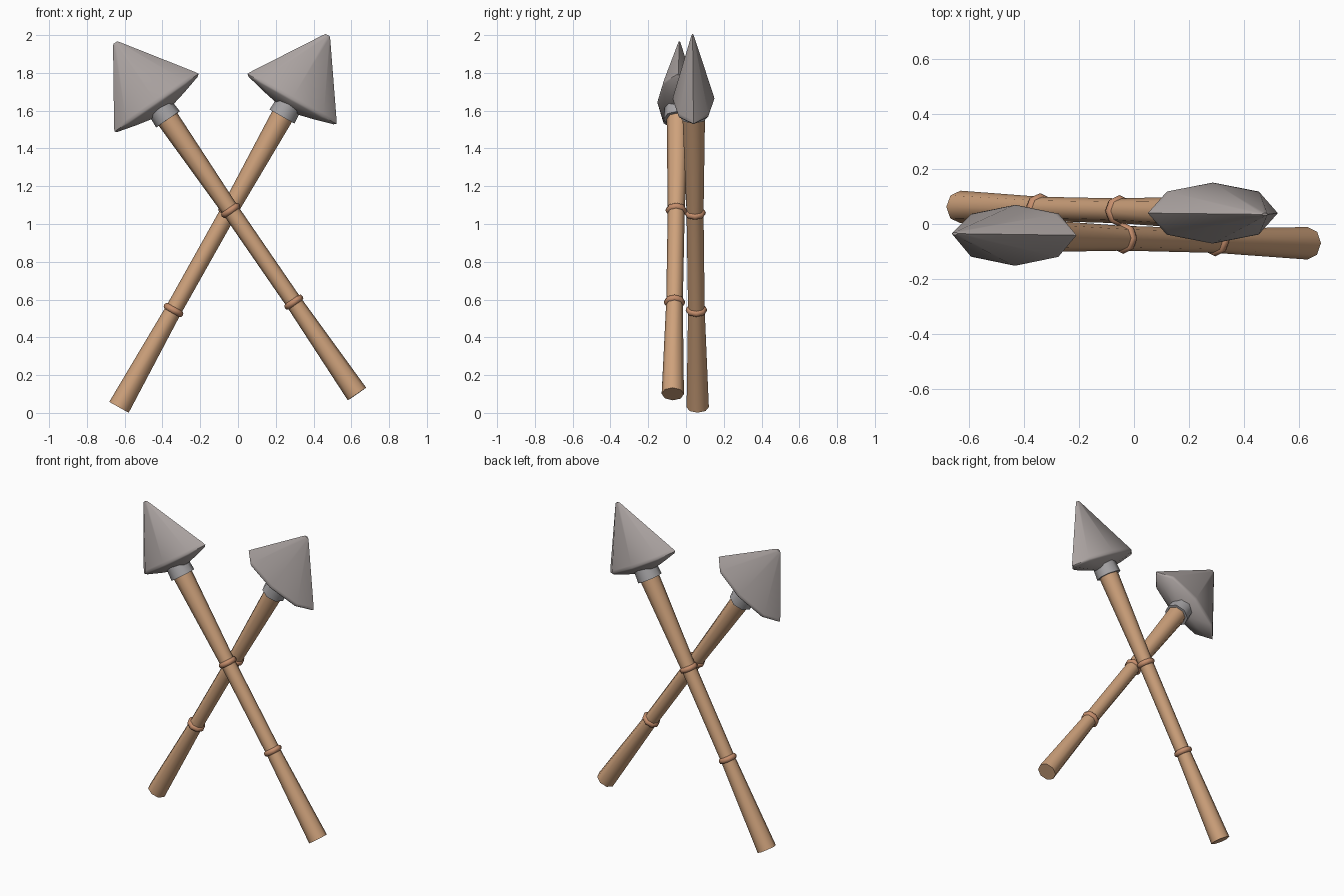
import bpy, bmesh, math
from mathutils import Matrix, Vector

if "Cube" in bpy.data.objects:
    bpy.data.objects.remove(bpy.data.objects["Cube"])

SIDES = 8


def material(name, rgb):
    m = bpy.data.materials.new(name)
    m.diffuse_color = (*rgb, 1)
    m.use_nodes = True
    m.node_tree.nodes["Principled BSDF"].inputs["Base Color"].default_value = m.diffuse_color
    return m


WOOD = material("wood", (0.62, 0.36, 0.20))
CORD = material("cord", (0.56, 0.27, 0.15))
STONE = material("stone", (0.40, 0.36, 0.35))
METAL = material("collar_grey", (0.38, 0.37, 0.38))


def lathe(name, profile, frame, mat, flat=1.0, angle=50):
    """Capped 8-sided solid from (radius, height) points; flat squashes its depth."""
    bm = bmesh.new()
    rings = []
    for r, h in profile:
        rings.append([bm.verts.new((r * math.cos(a), r * flat * math.sin(a), h))
                      for a in (2 * math.pi * i / SIDES for i in range(SIDES))])
    for lo, hi in zip(rings, rings[1:]):
        for i in range(SIDES):
            j = (i + 1) % SIDES
            bm.faces.new((lo[i], lo[j], hi[j], hi[i]))
    bm.faces.new(rings[0][::-1])
    bm.faces.new(rings[-1])
    bm.transform(frame)
    bmesh.ops.recalc_face_normals(bm, faces=bm.faces)
    mesh = bpy.data.meshes.new(name)
    bm.to_mesh(mesh)
    bm.free()
    mesh.materials.append(mat)
    ob = bpy.data.objects.new(name, mesh)
    bpy.context.collection.objects.link(ob)
    bpy.ops.object.select_all(action='DESELECT')
    ob.select_set(True)
    bpy.context.view_layer.objects.active = ob
    bpy.ops.object.shade_smooth_by_angle(angle=math.radians(angle))


def spear(prefix, foot, tip):
    # frame: local z along the shaft, local x across the broad head
    foot, tip = Vector(foot), Vector(tip)
    z = (tip - foot).normalized()
    x = Vector((0, 1, 0)).cross(z).normalized()
    y = z.cross(x)
    frame = Matrix.Translation(foot) @ Matrix((x, y, z)).transposed().to_4x4()
    length = (tip - foot).length

    # tapered wooden shaft
    lathe(prefix + "_shaft", [(0.059, 0), (0.044, 0.59), (0.045, 1.18),
                              (0.060, 1.78)], frame, WOOD)
    # cord bindings
    for n, h in enumerate((0.59, 1.18)):
        lathe(f"{prefix}_binding_{n + 1}",
              [(0.042, h - 0.018), (0.053, h - 0.012), (0.057, h),
               (0.053, h + 0.012), (0.042, h + 0.018)], frame, CORD, angle=80)
    # collar below the head
    lathe(prefix + "_collar", [(0.076, 1.765), (0.070, 1.86)], frame, METAL)
    # flattened stone head with domed base and blunt tip
    lathe(prefix + "_head", [(0.07, 1.815), (0.15, 1.833), (0.258, 1.862),
                             (0.270, 1.872), (0.262, 1.888), (0.022, length - 0.012),
                             (0.012, length)], frame, STONE, flat=0.41)


spear("back_spear", (-0.63, 0.062, 0.03), (0.475, 0.035, 2.0))
spear("front_spear", (0.63, -0.070, 0.10), (-0.65, -0.035, 1.96))
